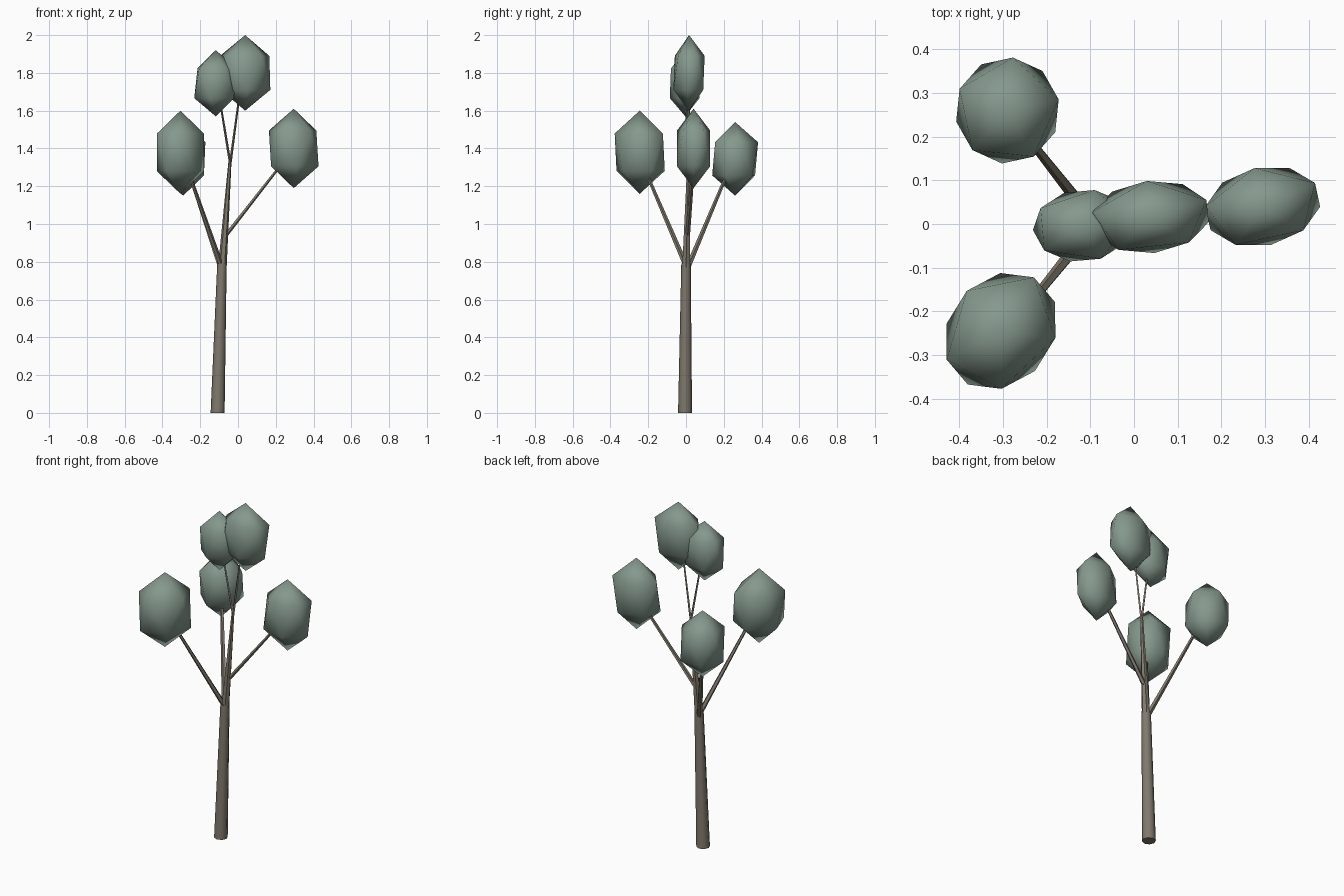
import bpy, bmesh, math
from mathutils import Vector, Matrix

if "Cube" in bpy.data.objects:
    bpy.data.objects.remove(bpy.data.objects["Cube"])


def material(name, rgb):
    m = bpy.data.materials.new(name)
    m.diffuse_color = (*rgb, 1)
    m.use_nodes = True
    m.node_tree.nodes["Principled BSDF"].inputs["Base Color"].default_value = m.diffuse_color
    return m


LEAF = material("sage_green", (0.235, 0.315, 0.265))
BARK = material("grey_brown_bark", (0.215, 0.19, 0.15))


def finish(bm, name, mat, angle):
    mesh = bpy.data.meshes.new(name)
    bmesh.ops.recalc_face_normals(bm, faces=bm.faces)
    bm.to_mesh(mesh)
    bm.free()
    mesh.materials.append(mat)
    ob = bpy.data.objects.new(name, mesh)
    bpy.context.collection.objects.link(ob)
    bpy.context.view_layer.objects.active = ob
    ob.select_set(True)
    bpy.ops.object.shade_smooth_by_angle(angle=math.radians(angle))
    ob.select_set(False)


def limb(name, a, b, r1, r2, sides):
    """Tapered limb from a to b with level end rings."""
    bm = bmesh.new()
    rings = []
    for p, r in ((a, r1), (b, r2)):
        rings.append([bm.verts.new((p[0] + r * math.cos(2 * math.pi * i / sides),
                                    p[1] + r * math.sin(2 * math.pi * i / sides), p[2]))
                      for i in range(sides)])
    for i in range(sides):
        j = (i + 1) % sides
        bm.faces.new((rings[0][i], rings[0][j], rings[1][j], rings[1][i]))
    for ring in rings:
        bm.faces.new(ring)
    finish(bm, name, BARK, 50)


def leaf_clump(name, centre, size, yaw, spin):
    """Pointed clump: two staggered five-sided rings between two tips."""
    bm = bmesh.new()
    top, bottom = bm.verts.new((0, 0, 1)), bm.verts.new((0, 0, -1))
    up, low = [], []
    for i in range(5):
        for ring, z, off in ((up, 0.45, 0), (low, -0.45, 36)):
            t = math.radians(72 * i + off + spin)
            ring.append(bm.verts.new((math.cos(t), math.sin(t), z)))
    for i in range(5):
        j = (i + 1) % 5
        bm.faces.new((top, up[i], up[j]))
        bm.faces.new((bottom, low[j], low[i]))
        bm.faces.new((up[i], low[i], up[j]))
        bm.faces.new((low[i], low[j], up[j]))
    bm.transform(Matrix.Translation(Vector(centre)) @ Matrix.Rotation(math.radians(yaw), 4, 'Z')
                 @ Matrix.Diagonal((*size, 1)))
    finish(bm, name, LEAF, 180)


# Trunk and its thinner upper part
limb("trunk", (-0.108, -0.005, 0), (-0.085, 0, 0.79), 0.037, 0.025, 8)
limb("upper_trunk", (-0.083, 0, 0.77), (-0.042, 0.014, 1.34), 0.023, 0.008, 6)

# Side branches
limb("front_left_branch", (-0.09, 0.0, 0.78), (-0.26, -0.21, 1.27), 0.016, 0.009, 5)
limb("back_left_branch", (-0.09, 0.005, 0.76), (-0.26, 0.22, 1.27), 0.016, 0.009, 5)
limb("right_branch", (-0.065, 0.008, 0.94), (0.24, 0.04, 1.33), 0.014, 0.009, 5)

# Twigs at the top
limb("left_twig", (-0.041, 0.012, 1.32), (-0.1, -0.002, 1.68), 0.007, 0.005, 4)
limb("right_twig", (-0.041, 0.014, 1.32), (0.01, 0.015, 1.7), 0.007, 0.005, 4)

# Leaf clumps
leaf_clump("front_left_leaves", (-0.305, -0.245, 1.38), (0.145, 0.12, 0.22), 50, 10)
leaf_clump("back_left_leaves", (-0.29, 0.26, 1.345), (0.12, 0.122, 0.195), 0, 12)
leaf_clump("right_leaves", (0.295, 0.04, 1.40), (0.135, 0.09, 0.21), 12, 18)
leaf_clump("crown_leaves", (0.038, 0.016, 1.80), (0.138, 0.083, 0.20), 6, 18)
leaf_clump("upper_left_leaves", (-0.118, -0.004, 1.745), (0.114, 0.083, 0.175), 5, 0)
